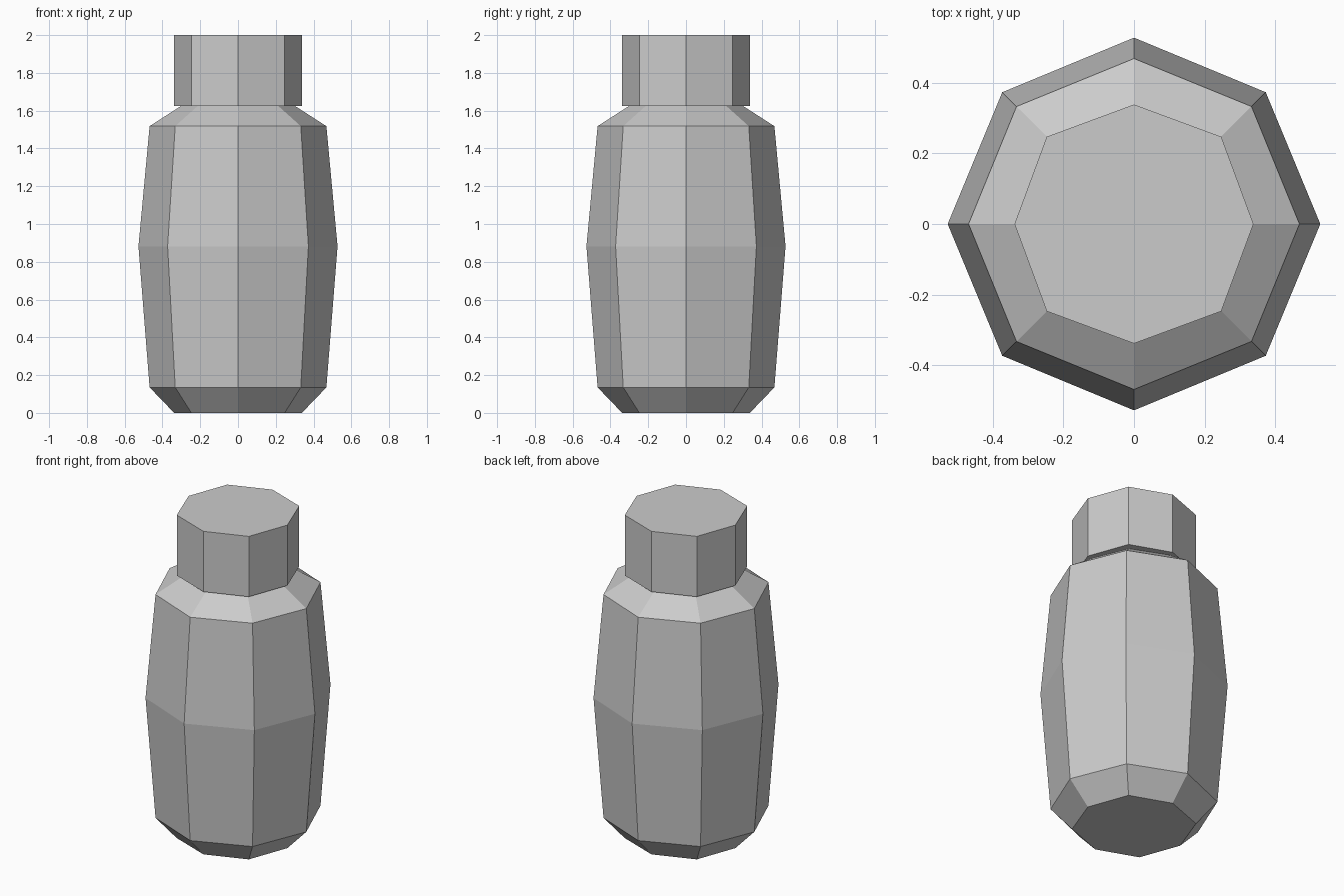
import bpy, bmesh
from math import cos, sin, pi, sqrt

SIDES = 8

cube = bpy.data.objects.get("Cube")
if cube:
    bpy.data.objects.remove(cube, do_unlink=True)

grey = bpy.data.materials.new("plain_grey")
grey.use_nodes = True
colour = (0.6, 0.6, 0.6, 1)
grey.diffuse_color = colour
grey.node_tree.nodes["Principled BSDF"].inputs["Base Color"].default_value = colour


def octagon_solid(name, profile, close_top):
    """Stack octagonal rings given as (axis radius, diagonal radius, height)."""
    bm = bmesh.new()
    rings = []
    for axis_r, diag_r, z in profile:
        ring = []
        for i in range(SIDES):
            r = diag_r if i % 2 else axis_r
            a = 2 * pi * i / SIDES
            ring.append(bm.verts.new((r * cos(a), r * sin(a), z)))
        rings.append(ring)
    for low, high in zip(rings, rings[1:]):
        for i in range(SIDES):
            j = (i + 1) % SIDES
            bm.faces.new((low[i], low[j], high[j], high[i]))
    bm.faces.new(rings[0][::-1])
    if close_top:
        bm.faces.new(rings[-1])
    mesh = bpy.data.meshes.new(name)
    bm.to_mesh(mesh)
    bm.free()
    mesh.materials.append(grey)
    obj = bpy.data.objects.new(name, mesh)
    bpy.context.collection.objects.link(obj)
    return obj


# Barrel-shaped body: chamfered foot, bulging middle, sloped shoulder
octagon_solid("bottle_body", [
    (0.338, 0.349, 0),
    (0.468, 0.47, 0.135),
    (0.527, 0.527, 0.882),
    (0.468, 0.47, 1.518),
    (0.3, 0.3, 1.626),
], close_top=False)

# Straight cap overhanging the shoulder
octagon_solid("bottle_cap", [
    (0.338, 0.349, 1.626),
    (0.338, 0.349, 2),
], close_top=True)
